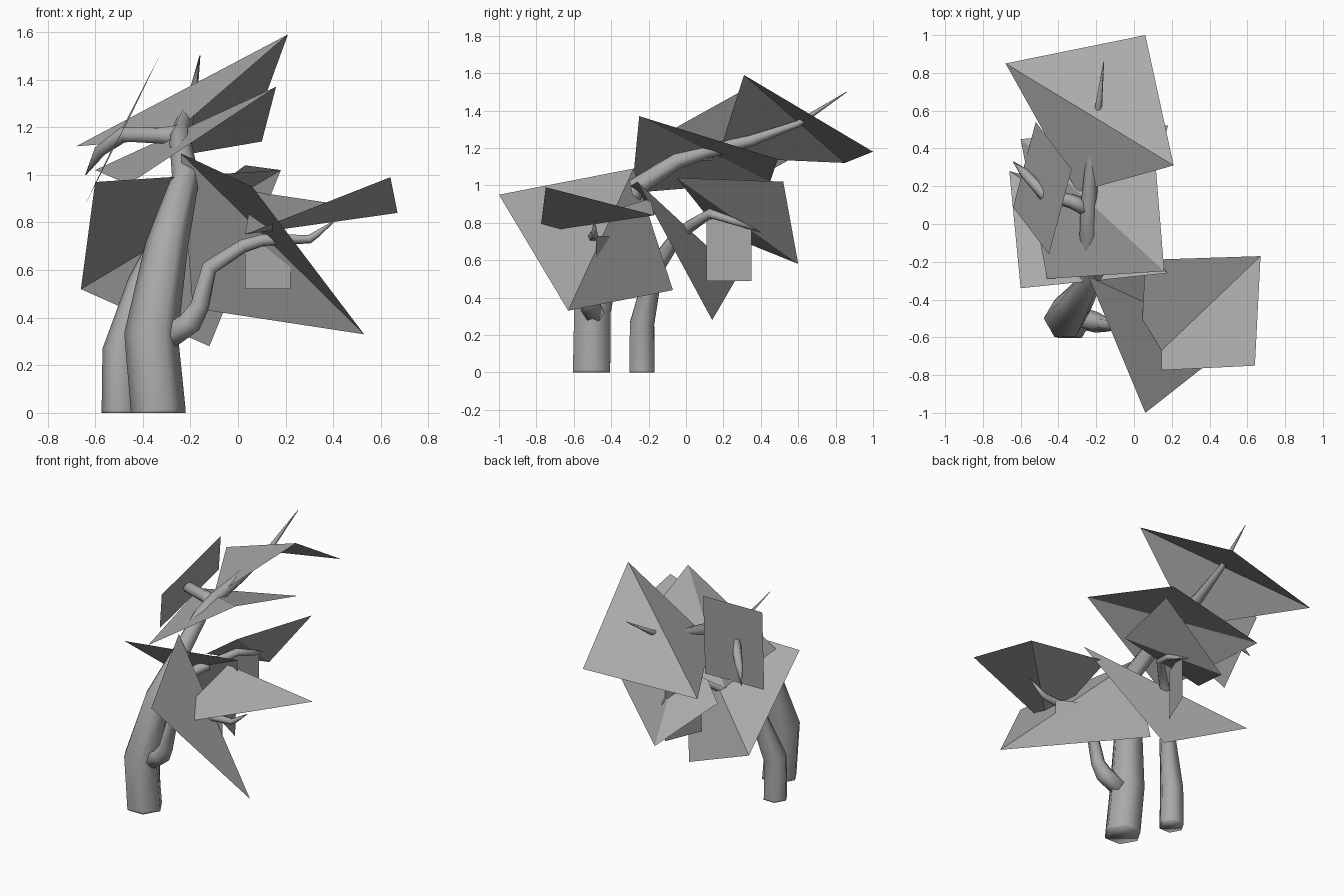
import bpy
from math import cos, sin, pi
from mathutils import Vector

cube = bpy.data.objects.get("Cube")
if cube:
    bpy.data.objects.remove(cube, do_unlink=True)

# One plain grey for the whole tree
grey = bpy.data.materials.new("plain grey")
grey.use_nodes = True
GREY = (0.4, 0.4, 0.4, 1)
grey.diffuse_color = GREY
for node in grey.node_tree.nodes:
    if node.type == 'BSDF_PRINCIPLED':
        node.inputs["Base Color"].default_value = GREY

SIDES = 6


def add_mesh(name, verts, faces):
    mesh = bpy.data.meshes.new(name)
    mesh.from_pydata(verts, [], faces)
    mesh.materials.append(grey)
    bpy.context.collection.objects.link(bpy.data.objects.new(name, mesh))
    return mesh


def limb(name, *points):
    """Smooth tapered six-sided tube along (x, y, z, radius) points."""
    path = [Vector(p[:3]) for p in points]
    steps = [(b - a).normalized() for a, b in zip(path, path[1:])]
    side = Vector((1, 0, 0)) if abs(steps[0].x) < 0.7 else Vector((0, 1, 0))
    verts, faces = [], []
    for i, (centre, point) in enumerate(zip(path, points)):
        tangent = (steps[max(i - 1, 0)] + steps[min(i, len(steps) - 1)]).normalized()
        side = (side - tangent * side.dot(tangent)).normalized()
        other = tangent.cross(side)
        for k in range(SIDES):
            a = 2 * pi * k / SIDES
            verts.append(centre + (side * cos(a) + other * sin(a)) * point[3])
    for i in range(len(steps)):
        for k in range(SIDES):
            a, b = i * SIDES + k, i * SIDES + (k + 1) % SIDES
            faces.append((a, b, b + SIDES, a + SIDES))
    faces.append(tuple(reversed(range(SIDES))))
    faces.append(tuple(range(len(verts) - SIDES, len(verts))))
    add_mesh(name, verts, faces).shade_smooth()


def leaf(name, fold_start, side_a, fold_end, side_b):
    """Sheet of two triangles, creased from fold_start to fold_end."""
    add_mesh(name, [fold_start, side_a, fold_end, side_b], [(0, 1, 2), (0, 2, 3)])


def flat_leaf(name, corner, along, across):
    """Flat parallelogram leaf from one corner and two edges."""
    c, u, v = Vector(corner), Vector(along), Vector(across)
    leaf(name, c, c + u, c + u + v, c + v)


# Thick trunk, running into the long top branch
limb("main_trunk", (-.335, -.505, 0, .115), (-.335, -.505, .01, .115),
     (-.365, -.5, .33, .113), (-.3, -.41, .7, .09), (-.22, -.27, .99, .058),
     (-.24, -.05, 1.13, .048), (-.24, .1, 1.18, .043), (-.22, .35, 1.24, .034),
     (-.19, .6, 1.33, .02), (-.16, .86, 1.5, .002))
limb("upper_right_branch", (-.24, .08, 1.17, .045), (-.33, .12, 1.165, .038),
     (-.48, .16, 1.17, .034), (-.58, .27, 1.1, .026), (-.64, .33, 1, .002))
limb("lower_left_branch", (-.32, -.49, .3, .06), (-.2, -.52, .38, .055),
     (-.16, -.53, .45, .043), (-.12, -.53, .61, .037), (.02, -.52, .7, .031),
     (.1, -.5, .725, .028), (.3, -.49, .73, .02), (.33, -.49, .75, .016),
     (.41, -.49, .81, .002))

# Thin trunk, bending over into a twig
limb("thin_trunk", (-.495, -.235, 0, .078), (-.495, -.235, .01, .078),
     (-.495, -.235, .26, .075), (-.41, -.17, .55, .053), (-.34, -.06, .71, .04),
     (-.22, .02, .78, .033), (-.1, .13, .85, .027), (-.06, .25, .81, .02),
     (-.1, .4, .75, .002))

# Creased leaves
leaf("top_leaf", (-.68, .85, 1.12), (.06, 1, 1.18), (.21, .31, 1.59), (-.3, .17, 1.15))
leaf("crown_leaf", (.16, -.25, 1.37), (.1, .49, 1.14), (-.6, .45, 1.02), (-.46, -.29, .96))
leaf("middle_leaf", (-.66, .28, .52), (-.6, -.34, .97), (.18, -.26, 1.02), (-.12, .14, .28))
leaf("rear_leaf", (.03, -.05, 1.04), (.18, .52, 1.02), (-.19, .6, .58), (-.36, .18, .75))
leaf("front_leaf", (-.24, -.28, 1.09), (.06, -1, .95), (.53, -.63, .33), (-.19, -.07, .44))
leaf("left_leaf", (.67, -.17, .84), (.64, -.75, .99), (.03, -.78, .75), (.06, -.19, .93))

# Flat leaves around the twig ends
flat_leaf("upper_right_leaf", (-.33, .29, 1.5), (-.12, -.45, -.25), (-.19, .25, -.37))
flat_leaf("small_front_leaf", (.03, -.38, .52), (.19, -.1, 0), (0, 0, .21))
flat_leaf("small_rear_leaf", (-.19, .11, .49), (.1, .24, 0), (0, 0, .33))
